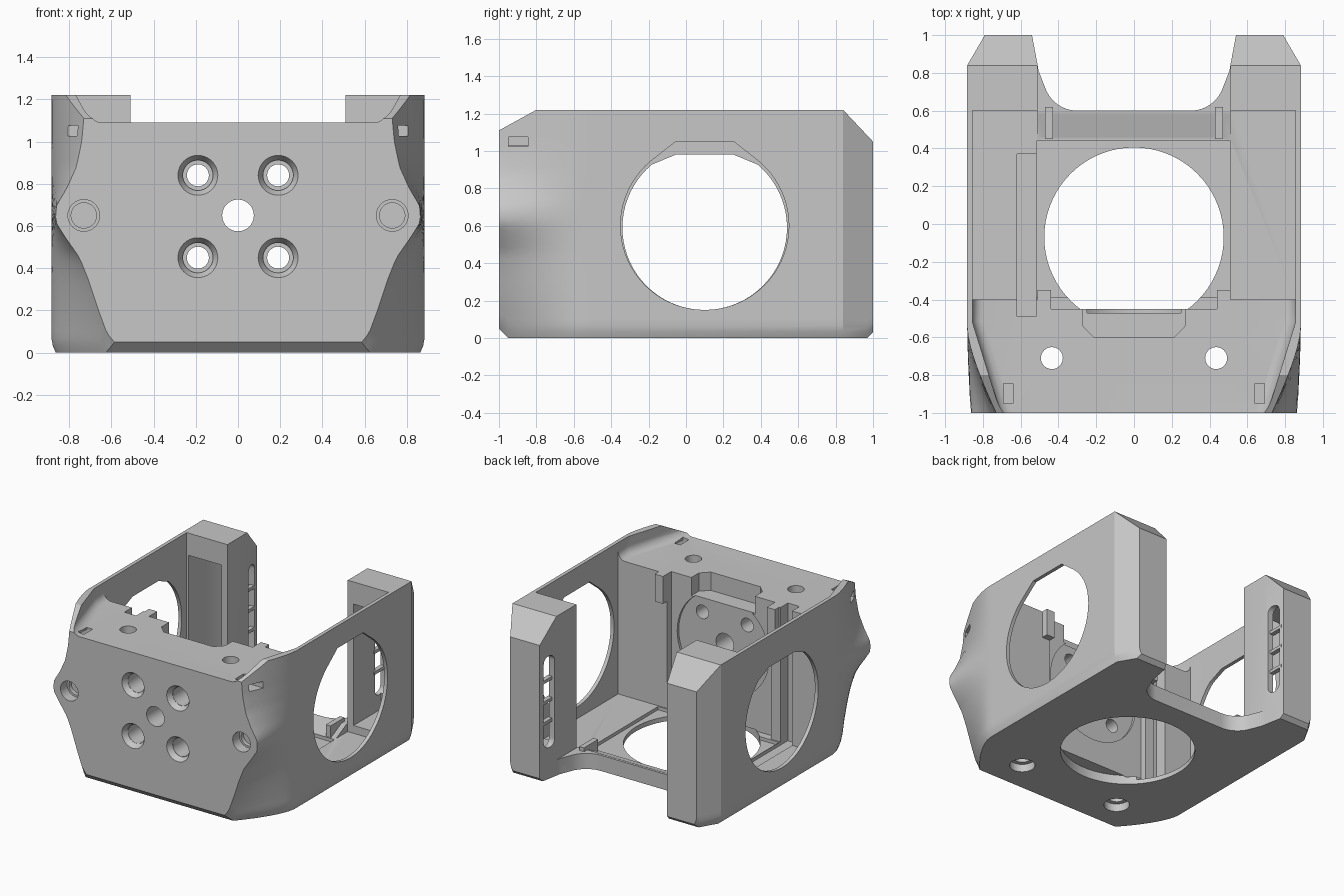
import bpy, bmesh, math
from mathutils import Vector

cube = bpy.data.objects.get("Cube")
if cube:
    bpy.data.objects.remove(cube, do_unlink=True)

grey = bpy.data.materials.new("plain_grey")
grey.use_nodes = True
grey.diffuse_color = (0.57, 0.57, 0.57, 1)
grey.node_tree.nodes["Principled BSDF"].inputs["Base Color"].default_value = (0.57, 0.57, 0.57, 1)


def make(name, bm):
    bmesh.ops.recalc_face_normals(bm, faces=bm.faces)
    mesh = bpy.data.meshes.new(name)
    bm.to_mesh(mesh)
    bm.free()
    mesh.materials.append(grey)
    ob = bpy.data.objects.new(name, mesh)
    bpy.context.collection.objects.link(ob)
    return ob


def prism(pts, axis, a, b, end_scale=1.0, bevel=0.0):
    """Extrude a 2D outline along an axis from a to b; bevel rounds the a end."""
    bm = bmesh.new()
    mid = sum((Vector(p) for p in pts), Vector((0, 0))) / len(pts)

    def place(p, d, k):
        u, v = mid + (Vector(p) - mid) * k
        return {"X": (d, u, v), "Y": (u, d, v), "Z": (u, v, d)}[axis]

    lo = [bm.verts.new(place(p, a, 1)) for p in pts]
    hi = [bm.verts.new(place(p, b, end_scale)) for p in pts]
    base = bm.faces.new(lo)
    bm.faces.new(hi)
    for i in range(len(pts)):
        j = (i + 1) % len(pts)
        bm.faces.new((lo[i], lo[j], hi[j], hi[i]))
    bmesh.ops.recalc_face_normals(bm, faces=bm.faces)
    if bevel:
        bmesh.ops.bevel(bm, geom=list(base.edges), offset=bevel, segments=5,
                        profile=0.5, affect="EDGES")
    return make("tool", bm)


def arc(c, r, a0, a1, n):
    return [(c[0] + r * math.cos(math.radians(a0 + (a1 - a0) * i / n)),
             c[1] + r * math.sin(math.radians(a0 + (a1 - a0) * i / n))) for i in range(n + 1)]


def circle(c, r, n=40):
    return arc(c, r, 0, 360, n)[:-1]


def rect(u0, u1, v0, v1):
    return [(u0, v0), (u1, v0), (u1, v1), (u0, v1)]


def apply_tool(tool, operation):
    mod = body.modifiers.new("step", "BOOLEAN")
    mod.operation, mod.solver, mod.object = operation, "EXACT", tool
    deps = bpy.context.evaluated_depsgraph_get()
    mesh = bpy.data.meshes.new_from_object(body.evaluated_get(deps))
    body.modifiers.clear()
    body.data = mesh
    bpy.data.objects.remove(tool, do_unlink=True)


def cut(*args, **kw):
    apply_tool(prism(*args, **kw), "DIFFERENCE")


def add(*args, **kw):
    apply_tool(prism(*args, **kw), "UNION")


def lerp(table, v):
    for (a, fa), (b, fb) in zip(table, table[1:]):
        if v <= b:
            return fa + (fb - fa) * max(0, v - a) / (b - a)
    return table[-1][1]


# Outer shell: lofted sections, pinched at the front with side bulges
FULL = 0.883
nose = [(0, .6), (.05, .605), (.2, .66), (.35, .71), (.45, .75), (.55, .82), (.61, .858),
        (.65, .865), (.7, .858), (.78, .81), (.88, .765), (1, .74), (1.22, .72)]
top_line = [(-1, 1.11), (-.8, 1.22), (.84, 1.22), (1, 1.05)]
base_line = [(-1, .05), (-.95, 0), (.97, 0), (1, .03)]
bm = bmesh.new()
rings = []
steps = 36
sections = [-1, -.975] + [-.95 + .05 * i for i in range(10)] + [.84, .97, 1]
for y in sections:
    s = min(1, (y + 1) / .45)
    t = 1 - (1 - s) ** 1.5
    side = []
    for i in range(steps + 1):
        z0, z1 = lerp(base_line, y), lerp(top_line, y)
        z = z0 + (z1 - z0) * i / steps
        w = lerp(nose, z) * (1 - t) + FULL * t
        w -= lerp([(.84, 0), (1, .093)], y) + lerp([(0, .02), (1, .006), (2, 0)], i)
        side.append((w, z))
    rings.append([bm.verts.new((w, y, z)) for w, z in side] +
                 [bm.verts.new((-w, y, z)) for w, z in reversed(side)])
for r0, r1 in zip(rings, rings[1:]):
    for i in range(len(r0)):
        j = (i + 1) % len(r0)
        bm.faces.new((r0[i], r0[j], r1[j], r1[i]))
bm.faces.new(rings[0])
bm.faces.new(rings[-1])
body = make("camera_frame_body", bm)

# Interior bay between the thin side walls, open to the top
FLOOR = .06
cut(rect(-.855, .855, -.4, .6), "Z", FLOOR, 2)

# Rear opening between the posts with curved corners
right = [(.54, 1.0), (.51, .84), (.505, .81)] + arc((.3, .78), .18, -20, -90, 10)
outline = [(.56, 1.1)] + right + [(-x, y) for x, y in reversed(right)] + [(-.56, 1.1)]
cut(outline, "Z", -1, 2)
cut(rect(-.51, .51, .55, .85), "Z", .12, 2)

# Sunken deck over the front block, leaving a raised rim
cut([(.855, -.2), (.855, -.52), (.7, -1.02), (.645, -1.2),
     (-.645, -1.2), (-.7, -1.02), (-.855, -.52), (-.855, -.2)], "Z", 1.09, 2, bevel=.06)

# Floor: sloped rear bar, stepped square, large round opening, side groove
add([(.44, .02), (.44, .05), (.58, .12), (.61, .12), (.61, .02)], "X", -.51, .51)
cut(outline, "Z", -1, 2)
cut(rect(-.515, .51, -.39, .44), "Z", .035, .3)
cut(circle((0, -.07), .475, 72), "Z", -1, FLOOR + .01)
cut(rect(-.62, -.52, -.49, .37), "Z", .035, 2)

# Front block: rear recess, shallow round seat, top pocket, locating tabs
cut(rect(-.44, .44, -.45, -.3), "Z", FLOOR, 2)
cut(circle((0, .65), .39, 56), "Y", -.47, -.3)
cut([(-.27, -.3), (-.27, -.54), (-.21, -.6), (.21, -.6), (.27, -.54), (.27, -.3)], "Z", .95, 2)
for s in (1, -1):
    add(rect(*sorted((s * .44, s * .51)), -.5, -.35), "Z", .88, 1.09)
    add(rect(*sorted((s * .43, s * .47)), .45, .62), "Z", .03, .15)

# Side windows: round with a flattened peak
for s, z, r, peak in ((1, .6, .45, 1.05), (-1, .59, .44, .98)):
    shape = arc((.1, z), r, 130, 410, 56) + [(.255, peak), (-.055, peak)]
    cut(shape, "X", s * .7, s * 1.1)

# Front holes: centre bore and four stepped bores with flared mouths
cut(circle((0, .65), .075), "Y", -1.1, -.4)
for x in (-.19, .19):
    for z in (.45, .84):
        cut(circle((x, z), .1), "Y", -1.01, -.96, end_scale=.72)
        cut(circle((x, z), .07), "Y", -1.1, -.65)
        cut(circle((x, z), .052), "Y", -1.1, -.4)

for s in (1, -1):
    # Screw seats in the side bulges
    cut(circle((s * .73, .65), .075), "Y", -1.1, -.92)
    cut(circle((s * .73, .65), .06), "Y", -1.1, -.89)
    # Vertical bolt holes with wider seats underneath
    cut(circle((s * .435, -.71), .058), "Z", -.1, 1.3)
    cut(circle((s * .435, -.71), .09), "Z", -.1, .06)
    # Strap slots joining the deck and the side
    cut(rect(*sorted((s * .64, s * .69)), -.95, -.845), "Z", 1.03, 1.3)
    cut(rect(*sorted((s * .66, s * 1)), -.95, -.845), "Z", 1.025, 1.075)
    # Rear posts: hollow from the front, with a ribbed slot on the inner bevel
    hollow = [(.56, .5), (.84, .5), (.84, .8), (.79, .93), (.56, .93)]
    cut([(s * x, y) for x, y in hollow], "Z", .12, 1.05)
    slot = arc((.91, .89), .052, 0, 180, 10) + arc((.91, .29), .052, 180, 360, 10)
    cut(slot, "X", s * .45, s * .62)
    for z in (.43, .59, .75):
        add(rect(.84, .98, z - .012, z + .012), "X", s * .535, s * .57)

# Smooth the curved faces, keep edges sharp
for ob in bpy.context.selected_objects:
    ob.select_set(False)
body.select_set(True)
bpy.context.view_layer.objects.active = body
bpy.ops.object.shade_smooth_by_angle(angle=math.radians(28))
